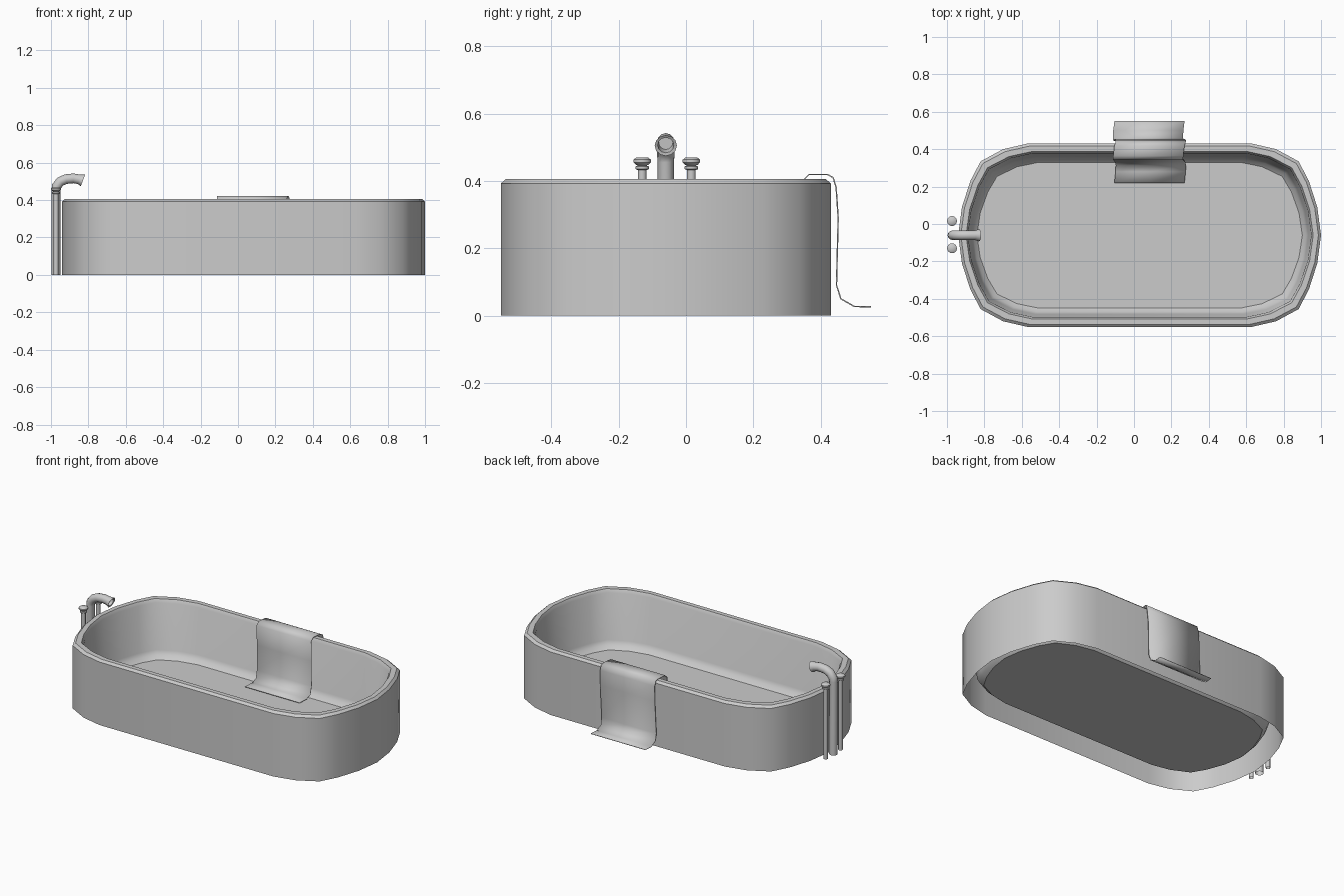
import bpy, bmesh, math
from mathutils import Vector

if "Cube" in bpy.data.objects:
    bpy.data.objects.remove(bpy.data.objects["Cube"])


def finish(name, verts, faces, angle=35):
    me = bpy.data.meshes.new(name)
    me.from_pydata(verts, [], faces)
    bm = bmesh.new()
    bm.from_mesh(me)
    bmesh.ops.recalc_face_normals(bm, faces=bm.faces)
    bm.to_mesh(me)
    bm.free()
    ob = bpy.data.objects.new(name, me)
    bpy.context.collection.objects.link(ob)
    bpy.ops.object.select_all(action='DESELECT')
    ob.select_set(True)
    bpy.context.view_layer.objects.active = ob
    bpy.ops.object.shade_smooth_by_angle(angle=math.radians(angle))
    return ob


def skin(name, rings, cap_end=False, angle=35):
    """Join closed rings of equal size with quads."""
    n = len(rings[0])
    verts = [v for r in rings for v in r]
    faces = [(k * n + i, k * n + (i + 1) % n, (k + 1) * n + (i + 1) % n, (k + 1) * n + i)
             for k in range(len(rings) - 1) for i in range(n)]
    if cap_end:
        faces.append(tuple(range((len(rings) - 1) * n, len(rings) * n)))
    return finish(name, verts, faces, angle)


# Tub: mirrored quarter outline, then inset rings up the outside and down the inside
CX, CY, HX, HY = 0.03, -0.06, 0.97, 0.49
quarter = [(0.97, 0), (0.95, 0.15), (0.905, 0.29), (0.85, 0.395), (0.73, 0.46), (0.60, 0.49)]
half = quarter + [(-x, y) for x, y in reversed(quarter)]
outline = half + [(x, -y) for x, y in reversed(half[1:-1])]


def tub_ring(inset, z):
    return [(CX + x * (1 - inset / HX), CY + y * (1 - inset / HY), z) for x, y in outline]


tub_profile = [(0, 0), (0, 0.392), (0.014, 0.405), (0.042, 0.405), (0.052, 0.385),
               (0.068, 0.10), (0.08, 0.075), (0.10, 0.055)]
skin("bathtub", [tub_ring(i, z) for i, z in tub_profile], cap_end=True)

# Towel draped over the back rim
towel_path = [(0.22, 0.068), (0.28, 0.07), (0.315, 0.085), (0.333, 0.13), (0.342, 0.28),
              (0.346, 0.40), (0.365, 0.419), (0.42, 0.419), (0.437, 0.41), (0.446, 0.38),
              (0.452, 0.29), (0.447, 0.09), (0.46, 0.05), (0.50, 0.027), (0.55, 0.026)]
tv, tf = [], []
for k, (y, z) in enumerate(towel_path):
    w = 0.008 * math.sin(k * 0.9)
    tv += [(-0.105 + w, y, z), (0.085, y, z), (0.27 + w, y, z)]
    if k:
        a = 3 * k
        tf += [(a - 3 + i, a - 2 + i, a + 1 + i, a + i) for i in range(2)]
towel = finish("towel", tv, tf, 60)
mod = towel.modifiers.new("thickness", 'SOLIDIFY')
mod.thickness = 0.004
mod.offset = 0

# Spout: standing pipe bending over the rim, flared open mouth
PX = -0.973
spout_path = [(PX, 0, .024), (PX, .455, .024), (-.969, .475, .026), (-.95, .499, .026),
              (-.92, .512, .026), (-.88, .516, .026), (-.85, .511, .026), (-.829, .505, .033),
              (-.831, .506, .024), (-.87, .514, .021)]
dirs = [(0, 1), (0, 1), (.4, 1), (.75, .6), (1, .25), (1, -.05), (.95, -.25),
        (.93, -.35), (.93, -.35), (1, -.1)]
rings = []
for (x, z, r), d in zip(spout_path, dirs):
    t = Vector((d[0], 0, d[1])).normalized()
    side = Vector((0, 1, 0))
    up = t.cross(side)
    rings.append([Vector((x, CY, z)) + r * (math.cos(a) * side + math.sin(a) * up)
                  for a in (math.tau * i / 12 for i in range(12))])
skin("spout", rings, cap_end=True, angle=45)

# Two taps: thin pipes with a collar and a round knob
tap_profile = [(.013, 0), (.013, .432), (.021, .435), (.021, .443), (.013, .446),
               (.020, .448), (.027, .455), (.027, .463), (.018, .470)]
for label, y in (("front", -0.13), ("back", 0.016)):
    skin(label + "_tap",
         [[(PX + r * math.cos(math.tau * i / 10), y + r * math.sin(math.tau * i / 10), z)
           for i in range(10)] for r, z in tap_profile], cap_end=True, angle=40)
